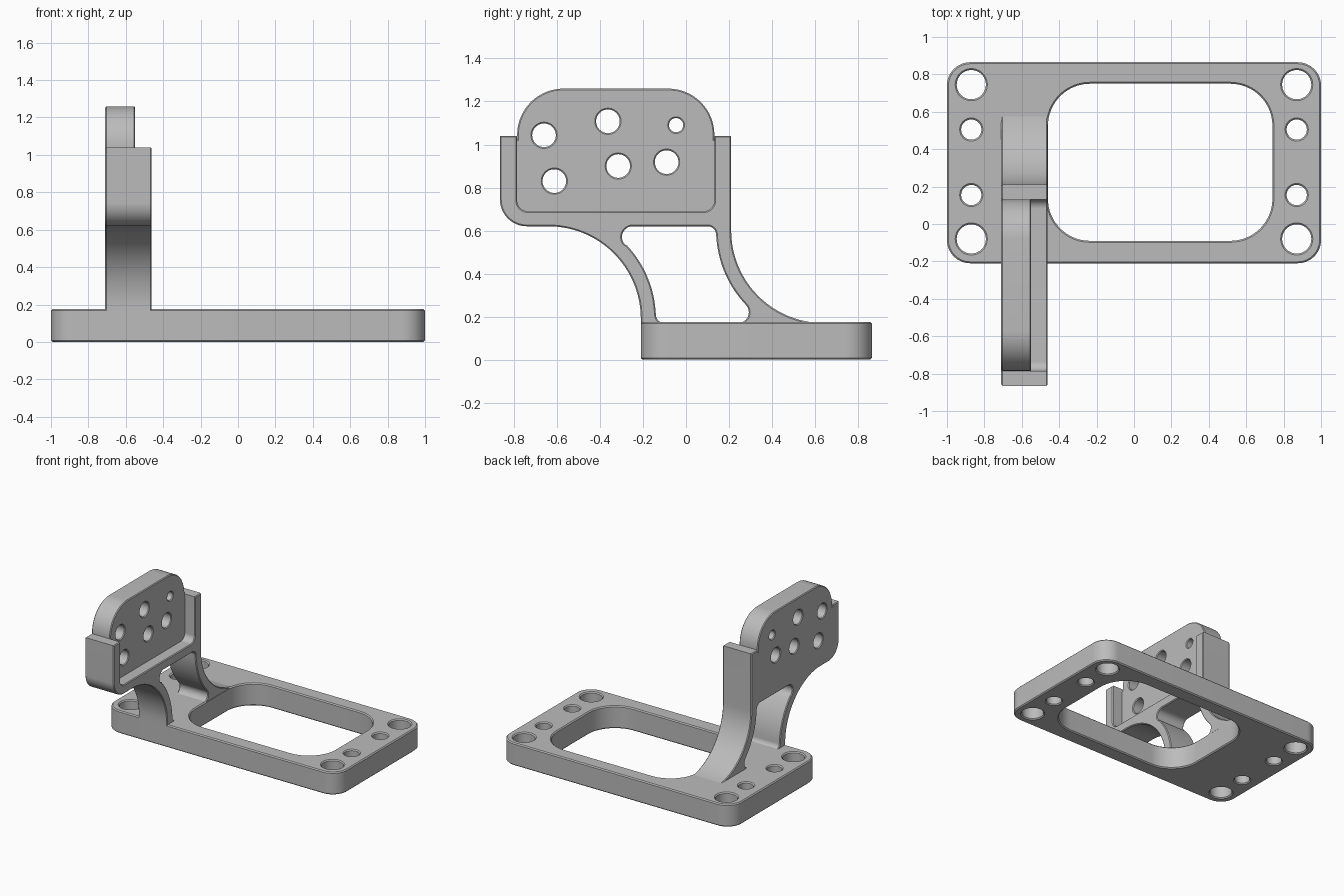
import bpy, bmesh
from math import cos, sin, tan, radians, pi
from mathutils import Vector, Matrix

cube = bpy.data.objects.get("Cube")
if cube:
    bpy.data.objects.remove(cube, do_unlink=True)

grey = bpy.data.materials.new("machined grey")
grey.use_nodes = True
colour = (0.5, 0.5, 0.5, 1)
grey.diffuse_color = colour
grey.node_tree.nodes["Principled BSDF"].inputs["Base Color"].default_value = colour


def arc(cx, cy, r, start, end, steps=14):
    """Points on an arc, angles in degrees."""
    angles = [radians(start + (end - start) * i / steps) for i in range(steps + 1)]
    return [Vector((cx + r * cos(a), cy + r * sin(a))) for a in angles]


def circle(cx, cy, r):
    return arc(cx, cy, r, 0, 360, 40)[:-1]


def rounded(corners, steps=16):
    """Polygon from (u, v, radius) corners, each filleted by its radius."""
    points = []
    for i, (u, v, r) in enumerate(corners):
        p = Vector((u, v))
        if r == 0:
            points.append(p)
            continue
        a = (Vector(corners[i - 1][:2]) - p).normalized()
        b = (Vector(corners[(i + 1) % len(corners)][:2]) - p).normalized()
        half = a.angle(b) / 2
        centre = p + (a + b).normalized() * r / sin(half)
        start = p + a * r / tan(half) - centre
        end = p + b * r / tan(half) - centre
        sweep = start.angle_signed(end)
        for k in range(steps + 1):
            t = -sweep * k / steps
            points.append(centre + Matrix.Rotation(t, 2) @ start)
    return points


def box_outline(u0, v0, u1, v1, r):
    return rounded([(u0, v0, r), (u1, v0, r), (u1, v1, r), (u0, v1, r)])


def wind(loop, counter_clockwise):
    area = sum(loop[i - 1].cross(loop[i]) for i in range(len(loop)))
    return loop if (area > 0) == counter_clockwise else loop[::-1]


def inset(loop, c):
    """Move a loop into the material, which lies on its left."""
    out = []
    for i, p in enumerate(loop):
        d1 = (p - loop[i - 1]).normalized()
        d2 = (loop[(i + 1) % len(loop)] - p).normalized()
        n1, n2 = Vector((-d1.y, d1.x)), Vector((-d2.y, d2.x))
        out.append(p + (n1 + n2) * c / (1 + n1.dot(n2)))
    return out


def plate(name, outline, holes, low, high, chamfer, sideways=False):
    """Chamfered slab with holes; sideways slabs have (y, z) profiles along x."""
    bm = bmesh.new()
    levels = [(low, chamfer), (low + chamfer, 0), (high - chamfer, 0), (high, chamfer)]
    caps = ([], [])
    for loop in [wind(outline, True)] + [wind(h, False) for h in holes]:
        rings = []
        for w, c in levels:
            rings.append([bm.verts.new((w, p.x, p.y) if sideways else (p.x, p.y, w))
                          for p in inset(loop, c)])
        n = len(loop)
        for r1, r2 in zip(rings, rings[1:]):
            for i in range(n):
                j = (i + 1) % n
                bm.faces.new((r1[i], r1[j], r2[j], r2[i]))
        for cap, ring in zip(caps, (rings[0], rings[-1])):
            cap.extend(bm.edges.get((ring[i - 1], ring[i])) for i in range(n))
    for cap in caps:
        bmesh.ops.triangle_fill(bm, edges=cap, use_beauty=True)
    bmesh.ops.recalc_face_normals(bm, faces=bm.faces[:])
    mesh = bpy.data.meshes.new(name)
    bm.to_mesh(mesh)
    bm.free()
    mesh.materials.append(grey)
    ob = bpy.data.objects.new(name, mesh)
    bpy.context.collection.objects.link(ob)
    bpy.ops.object.select_all(action='DESELECT')
    ob.select_set(True)
    bpy.context.view_layer.objects.active = ob
    bpy.ops.object.shade_smooth_by_angle(angle=radians(30))
    return ob


# Base plate with a large opening and mirrored bolt holes
base_holes = [box_outline(-0.46, -0.09, 0.74, 0.75, 0.225)]
for side in (-1, 1):
    for y, r in ((0.745, 0.078), (0.505, 0.054), (0.155, 0.054), (-0.08, 0.078)):
        base_holes.append(circle(side * 0.87, y, r))
plate("base_plate", box_outline(-1, -0.21, 1, 0.865, 0.125), base_holes, 0, 0.175, 0.008)

# Arm: swept legs below, three-sided rim above
arm = rounded([(-0.21, 0.1, 0), (0.65, 0.1, 0), (0.65, 0.17, 0), (0.21, 0.17, 0.43),
               (0.21, 1.04, 0), (0.132, 1.04, 0), (0.132, 0.69, 0.05),
               (-0.785, 0.69, 0.05), (-0.785, 1.04, 0), (-0.865, 1.04, 0),
               (-0.865, 0.62, 0.125), (-0.21, 0.62, 0.43)], 24)

# Opening between the two legs
opening = (arc(0.242, 0.22, 0.05, -90, 45)
           + arc(0.64, 0.6, 0.5, 223, 184)
           + arc(0.10, 0.58, 0.04, 2, 90)
           + arc(-0.248, 0.57, 0.05, 90, 222)
           + arc(-0.64, 0.19, 0.5, 43, 5)
           + arc(-0.10, 0.21, 0.04, 182, 270))
plate("bracket_arm", arm, [opening], -0.71, -0.462, 0.006, True)

# Mounting panel set in the rim, its lower edge buried in the arm
panel = rounded([(-0.81, 0.66, 0), (0.16, 0.66, 0), (0.16, 1.025, 0), (0.132, 1.025, 0),
                 (0.132, 1.26, 0.215), (-0.785, 1.26, 0.215),
                 (-0.785, 1.025, 0), (-0.81, 1.025, 0)])
panel_holes = [circle(y, z, 0.055) for y, z in
               ((-0.66, 1.043), (-0.363, 1.108), (-0.612, 0.83), (-0.315, 0.9), (-0.09, 0.918))]
panel_holes.append(circle(-0.046, 1.09, 0.033))
plate("mounting_panel", panel, panel_holes, -0.71, -0.55, 0.006, True)
